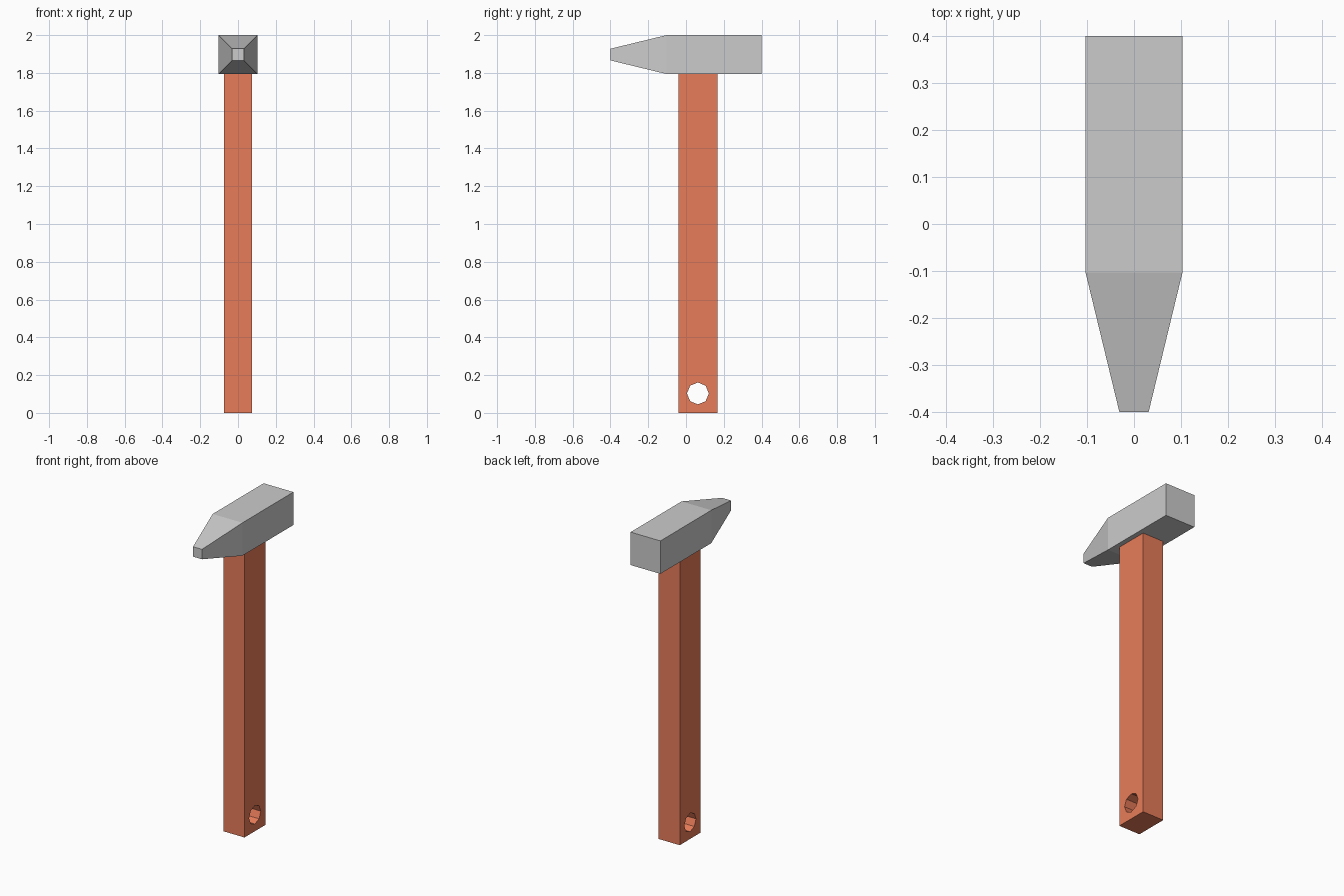
import bpy, bmesh
from math import cos, sin, pi

if "Cube" in bpy.data.objects:
    bpy.data.objects.remove(bpy.data.objects["Cube"])


def make_object(name, bm):
    bmesh.ops.recalc_face_normals(bm, faces=bm.faces)
    mesh = bpy.data.meshes.new(name)
    bm.to_mesh(mesh)
    bm.free()
    obj = bpy.data.objects.new(name, mesh)
    bpy.context.collection.objects.link(obj)
    return obj


def loft(name, rings):
    """Skin closed rings of equal length and cap both ends."""
    bm = bmesh.new()
    loops = [[bm.verts.new(p) for p in ring] for ring in rings]
    n = len(loops[0])
    for a, b in zip(loops, loops[1:]):
        for i in range(n):
            j = (i + 1) % n
            bm.faces.new((a[i], a[j], b[j], b[i]))
    bm.faces.new(loops[0])
    bm.faces.new(loops[-1])
    return make_object(name, bm)


# Head: square bar tapering to a small square tip at the front
HEAD_Z = 1.897
corners = [(-1, -1), (1, -1), (1, 1), (-1, 1)]
sections = [(-0.4, 0.031), (-0.103, 0.103), (0.4, 0.103)]
head = loft("hammer_head", [[(sx * r, y, HEAD_Z + sz * r) for sx, sz in corners]
                            for y, r in sections])

# Handle: rectangular post running up to the underside of the head
HANDLE_Y = 0.063
handle = loft("handle", [[(sx * 0.073, HANDLE_Y + sy * 0.103, z) for sx, sy in corners]
                         for z in (0, 1.796)])

# Hanging hole: eight-sided, cut through the handle from side to side
SIDES, RADIUS = 8, 0.058
cutter = loft("hole_cutter", [[(x, HANDLE_Y + RADIUS * cos(2 * pi * i / SIDES),
                                0.103 + RADIUS * sin(2 * pi * i / SIDES))
                               for i in range(SIDES)] for x in (-0.2, 0.2)])
cutter.hide_render = True
cutter.hide_viewport = True
hole = handle.modifiers.new("hanging_hole", 'BOOLEAN')
hole.operation = 'DIFFERENCE'
hole.solver = 'EXACT'
hole.object = cutter

# Reddish brown wood
wood = bpy.data.materials.new("wood")
wood.diffuse_color = (0.8, 0.2, 0.1, 1)
wood.use_nodes = True
wood.node_tree.nodes["Principled BSDF"].inputs["Base Color"].default_value = wood.diffuse_color
handle.data.materials.append(wood)
